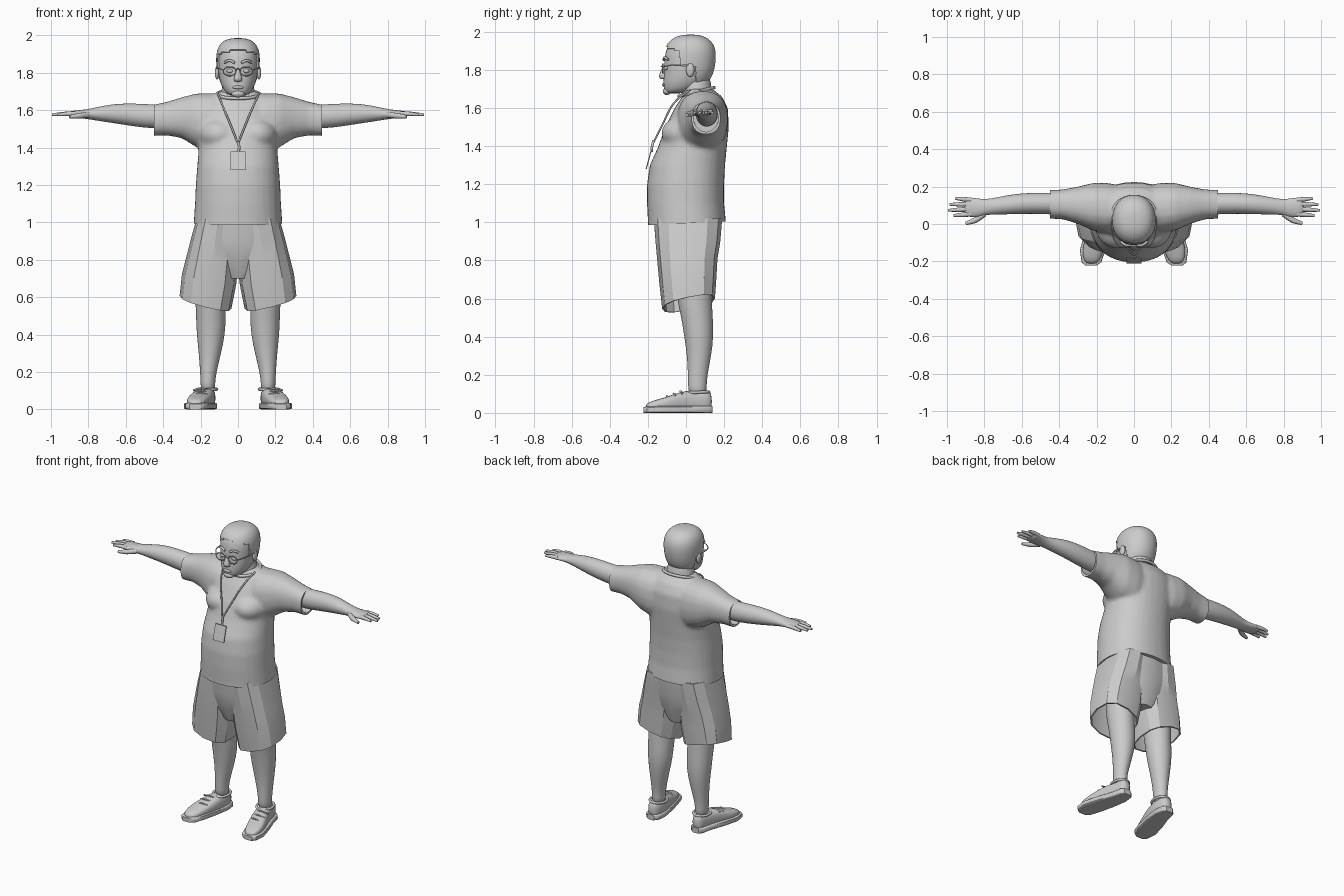
import bpy, bmesh, math
from mathutils import Vector

if "Cube" in bpy.data.objects:
    bpy.data.objects.remove(bpy.data.objects["Cube"], do_unlink=True)

grey = bpy.data.materials.new("plain_grey")
grey.use_nodes = True
grey.diffuse_color = (.6, .6, .6, 1)
grey.node_tree.nodes["Principled BSDF"].inputs["Base Color"].default_value = grey.diffuse_color
SIDES = (("left", 1), ("right", -1))


def link(name, data):
    obj = bpy.data.objects.new(name, data)
    bpy.context.collection.objects.link(obj)
    return obj


def mesh_object(name, bm):
    bmesh.ops.recalc_face_normals(bm, faces=bm.faces)
    mesh = bpy.data.meshes.new(name)
    bm.to_mesh(mesh)
    bm.free()
    return link(name, mesh)


def bake(obj, angle=40):
    """Apply modifiers, colour the part and shade it smooth."""
    bpy.context.view_layer.update()
    graph = bpy.context.evaluated_depsgraph_get()
    mesh = bpy.data.meshes.new_from_object(obj.evaluated_get(graph), depsgraph=graph)
    name, matrix = obj.name, obj.matrix_world.copy()
    bpy.data.objects.remove(obj, do_unlink=True)
    new = link(name, mesh)
    new.matrix_world = matrix
    mesh.materials.clear()
    mesh.materials.append(grey)
    bpy.ops.object.select_all(action='DESELECT')
    new.select_set(True)
    bpy.context.view_layer.objects.active = new
    bpy.ops.object.shade_smooth_by_angle(angle=math.radians(angle))
    return new


def loft(bm, rings, axis="z", side=1, n=20, power=2.0, caps=True, warp=None):
    """Skin rounded sections: (position, low a, high a, low b, high b)."""
    loops = []
    for t, a0, a1, b0, b1 in rings:
        loop = []
        for i in range(n):
            c, s = math.cos(math.tau * i / n), math.sin(math.tau * i / n)
            a = (a0 + a1) / 2 + (a1 - a0) / 2 * math.copysign(abs(c) ** (2 / power), c)
            b = (b0 + b1) / 2 + (b1 - b0) / 2 * math.copysign(abs(s) ** (2 / power), s)
            p = {"z": (a, b, t), "x": (t, a, b), "y": (a, t, b)}[axis]
            if warp:
                p = warp(*p)
            loop.append(bm.verts.new((p[0] * side, p[1], p[2])))
        loops.append(loop)
    for low, high in zip(loops, loops[1:]):
        for i in range(n):
            j = (i + 1) % n
            bm.faces.new((low[i], low[j], high[j], high[i]))
    if caps:
        bm.faces.new(loops[0])
        bm.faces.new(loops[-1])
    return bm


def part(name, rings, smooth=1, angle=40, **kw):
    obj = mesh_object(name, loft(bmesh.new(), rings, **kw))
    if smooth:
        obj.modifiers.new("smooth", 'SUBSURF').levels = smooth
    return bake(obj, angle)


def ball(bm, centre, size):
    made = bmesh.ops.create_uvsphere(bm, u_segments=20, v_segments=12, radius=1)
    for v in made["verts"]:
        v.co = Vector(centre) + v.co * Vector(size)


def blob(name, centre, size):
    bm = bmesh.new()
    ball(bm, centre, size)
    return bake(mesh_object(name, bm), 60)


def cord(name, points, depth, radii=None, closed=False):
    curve = bpy.data.curves.new(name, 'CURVE')
    curve.dimensions, curve.bevel_depth = '3D', depth
    curve.bevel_resolution, curve.resolution_u, curve.use_fill_caps = 3, 6, True
    spline = curve.splines.new('BEZIER')
    spline.bezier_points.add(len(points) - 1)
    for i, (bp, p) in enumerate(zip(spline.bezier_points, points)):
        bp.co, bp.handle_left_type, bp.handle_right_type = p, 'AUTO', 'AUTO'
        bp.radius = radii[i] if radii else 1
    spline.use_cyclic_u = closed
    return bake(link(name, curve), 60)


def oval(centre, rx, ry, rz, n=12):
    cx, cy, cz = centre
    return [(cx + rx * math.cos(math.tau * i / n), cy + ry * math.sin(math.tau * i / n),
             cz + rz * math.sin(math.tau * i / n)) for i in range(n)]


def cutter(target, name, build):
    bm = bmesh.new()
    build(bm)
    obj = mesh_object(name, bm)
    obj.hide_render = True
    mod = target.modifiers.new(name, 'BOOLEAN')
    mod.operation, mod.object = 'DIFFERENCE', obj
    return obj


# Shirt: belly, chest and sleeves fused, then trimmed at hem and cuffs
bm = loft(bmesh.new(), [
    (.9, -.24, .24, -.2, .2), (1, -.237, .237, -.2, .21), (1.1, -.23, .23, -.205, .2),
    (1.2, -.226, .226, -.205, .2), (1.3, -.218, .218, -.19, .205), (1.4, -.21, .21, -.145, .215),
    (1.5, -.22, .22, -.11, .225), (1.6, -.2, .2, -.06, .22), (1.66, -.16, .16, -.02, .19),
    (1.7, -.11, .11, -.01, .14)], n=32, power=2.2)
for _, s in SIDES:
    loft(bm, [(0, 0, .19, 1.4, 1.68), (.14, -.05, .22, 1.37, 1.69), (.22, -.035, .22, 1.4, 1.69),
              (.3, 0, .2, 1.45, 1.67), (.38, .025, .185, 1.465, 1.645), (.5, .03, .18, 1.46, 1.62)],
         axis="x", side=s, power=2.3)
    ball(bm, (s * .1, .0, 1.47), (.11, .13, .09))
shirt = mesh_object("shirt", bm)
remesh = shirt.modifiers.new("fuse", 'REMESH')
remesh.mode, remesh.voxel_size = 'VOXEL', .011
soften = shirt.modifiers.new("soften", 'SMOOTH')
soften.iterations, soften.factor = 10, .5
cutters = [cutter(shirt, "hem_cutter", lambda b: loft(
    b, [(.8, -1, 1, -1, 1), (1, -1, 1, -1, 1)], n=4,
    warp=lambda x, y, z: (x, y, z + .05 * y - .005)))]
for label, s in SIDES:
    cutters.append(cutter(shirt, label + "_cuff_cutter", lambda b: loft(
        b, [(.45, -1, 1, .8, 2.4), (.7, -1, 1, .8, 2.4)], axis="x", side=s, n=4)))
    cutters.append(cutter(shirt, label + "_sleeve_cutter", lambda b: loft(
        b, [(.36, .04, .17, 1.475, 1.625), (.6, .04, .17, 1.475, 1.615)], axis="x", side=s)))
bake(shirt)
for c in cutters:
    bpy.data.objects.remove(c, do_unlink=True)
cord("collar", oval((0, .055, 1.685), .112, .092, .022), .009, closed=True)

# Shorts: hips and two hollow flared legs with slanted hems
part("shorts_hips", [(.7, -.07, .07, -.1, .13), (.8, -.2, .2, -.14, .16),
                     (.9, -.235, .235, -.16, .18), (1.03, -.222, .222, -.17, .19)],
     n=16, power=2.4, smooth=0, angle=25)


def hem(x, y, z):
    drop = max(0, (.9 - z) / .33)
    return x, y, z + drop * (.25 * (x - .17) + .2 * y)


for label, s in SIDES:
    shorts = mesh_object(label + "_shorts_leg", loft(bmesh.new(), [
        (.57, .035, .312, -.125, .152), (.7, .008, .3, -.14, .16), (.8, .0, .278, -.15, .165),
        (.9, -.01, .255, -.16, .18), (1.02, -.01, .222, -.168, .19)],
        side=s, n=12, power=2.5, caps=False, warp=hem))
    thick = shorts.modifiers.new("cloth", 'SOLIDIFY')
    thick.thickness, thick.offset = .01, -1
    bake(shorts, 25)

    # Legs
    part(label + "_leg", [
        (.09, .12, .2, .015, .11), (.14, .123, .2, .01, .108), (.2, .115, .203, .01, .113),
        (.3, .09, .21, .005, .133), (.4, .068, .222, -.01, .146), (.5, .064, .225, -.025, .142),
        (.6, .065, .23, -.05, .135), (.8, .06, .23, -.07, .14)], side=s)

    # Shoes: sole, upper, collar and laces, toes turned outward
    part(label + "_sole", [(-.222, .2, .26, 0, .03), (-.205, .175, .28, 0, .034),
                           (-.14, .152, .289, 0, .036), (-.04, .128, .262, 0, .036),
                           (.06, .112, .226, 0, .036), (.12, .12, .214, 0, .036),
                           (.14, .143, .193, 0, .036)],
         axis="y", side=s, power=6, smooth=0)
    part(label + "_shoe", [(-.215, .2, .255, .01, .045), (-.18, .175, .275, .01, .063),
                           (-.12, .155, .275, .01, .078), (-.06, .138, .255, .01, .1),
                           (0, .125, .232, .01, .118), (.06, .118, .215, .01, .112),
                           (.11, .125, .205, .01, .118), (.137, .145, .19, .015, .105)],
         axis="y", side=s, power=2.8)
    cord(label + "_shoe_collar", oval((s * .163, .06, .108), .05, .06, .002), .008, closed=True)
    for k in range(3):
        y, z = -.1 + .035 * k, .088 + .013 * k
        cord(label + "_lace", [(s * .165, y + .01, z - .008), (s * .2, y, z), (s * .24, y + .01, z - .012)], .005)

    # Arms and hands
    part(label + "_arm", [
        (.3, .05, .165, 1.5, 1.63), (.45, .05, .168, 1.5, 1.63), (.55, .055, .168, 1.512, 1.637),
        (.65, .052, .16, 1.528, 1.636), (.73, .05, .143, 1.54, 1.622), (.79, .05, .132, 1.55, 1.608),
        (.83, .035, .136, 1.556, 1.602), (.88, .037, .143, 1.56, 1.597), (.91, .045, .138, 1.564, 1.592)],
        axis="x", side=s)
    for finger, base, tip, reach in (("index", .053, .045, .965), ("middle", .08, .073, .995),
                                     ("ring", .105, .105, .985), ("little", .128, .137, .955)):
        cord(f"{label}_{finger}_finger", [(s * .87, base, 1.58), (s * (.87 + reach) / 2, (base + tip) / 2, 1.58),
             (s * reach, tip, 1.576)], .012, (1.1, 1, .6))
    cord(label + "_thumb", [(s * .8, .055, 1.575), (s * .85, .02, 1.57), (s * .9, .003, 1.565)], .015, (1.1, 1, .6))

# Neck and head
part("neck", [(1.6, -.1, .1, -.02, .15), (1.68, -.09, .09, -.025, .135), (1.8, -.085, .085, -.03, .13)])
HEAD = [(1.675, -.04, .04, -.105, -.02), (1.695, -.07, .07, -.118, .06), (1.74, -.095, .095, -.12, .115),
        (1.79, -.105, .105, -.115, .14), (1.85, -.11, .11, -.115, .15), (1.9, -.11, .11, -.108, .15),
        (1.94, -.098, .098, -.09, .135), (1.967, -.072, .072, -.055, .1), (1.978, -.03, .03, -.01, .06)]
part("head", HEAD, n=24, power=2.15)

# Hair: head shell trimmed along the hairline and thickened
hair = part("hair", HEAD, n=24, power=2.15, smooth=2)
bm = bmesh.new()
bm.from_mesh(hair.data)


def bare(p):
    if p.y < -.03:
        return p.z < 1.925 - .25 * abs(p.x)
    return p.z < (1.82 if p.y < .05 else 1.74)


bmesh.ops.delete(bm, geom=[f for f in bm.faces if bare(f.calc_center_median())], context='FACES')
bm.to_mesh(hair.data)
bm.free()
shell = hair.modifiers.new("thickness", 'SOLIDIFY')
shell.thickness, shell.offset = .008, 1
bake(hair)

# Face
part("nose", [(1.75, -.02, .02, -.13, -.1), (1.765, -.026, .026, -.148, -.1), (1.79, -.015, .015, -.135, -.1),
              (1.83, -.01, .01, -.118, -.1)], n=12)
blob("lips", (0, -.116, 1.722), (.03, .01, .009))
blob("chin", (0, -.1, 1.688), (.035, .022, .02))
for label, s in SIDES:
    blob(label + "_ear", (s * .112, .022, 1.8), (.012, .022, .036))
    blob(label + "_eye", (s * .043, -.104, 1.81), (.018, .01, .011))
    cord(label + "_eyebrow", [(s * .018, -.116, 1.853), (s * .045, -.112, 1.865), (s * .072, -.094, 1.855)], .007)
    # Spectacles
    cord(label + "_lens_frame", oval((s * .045, -.122, 1.808), .033, 0, .024), .003, closed=True)
    cord(label + "_temple", [(s * .078, -.122, 1.815), (s * .108, -.08, 1.825), (s * .117, .02, 1.825)], .003)
cord("glasses_bridge", [(-.013, -.122, 1.815), (0, -.13, 1.82), (.013, -.122, 1.815)], .003)

# Lanyard and badge
cord("right_lanyard", [(-.11, .02, 1.695), (-.085, -.06, 1.63), (-.035, -.125, 1.51), (0, -.17, 1.42)], .005)
cord("left_lanyard", [(.115, .02, 1.695), (.085, -.06, 1.63), (.035, -.125, 1.51), (0, -.17, 1.42)], .005)
cord("badge_clip", [(0, -.17, 1.43), (.006, -.178, 1.4), (0, -.18, 1.37)], .007)
part("badge", [(1.28, -.041, .041, -.212, -.206), (1.38, -.041, .041, -.185, -.179)],
     n=20, power=14, smooth=0)
